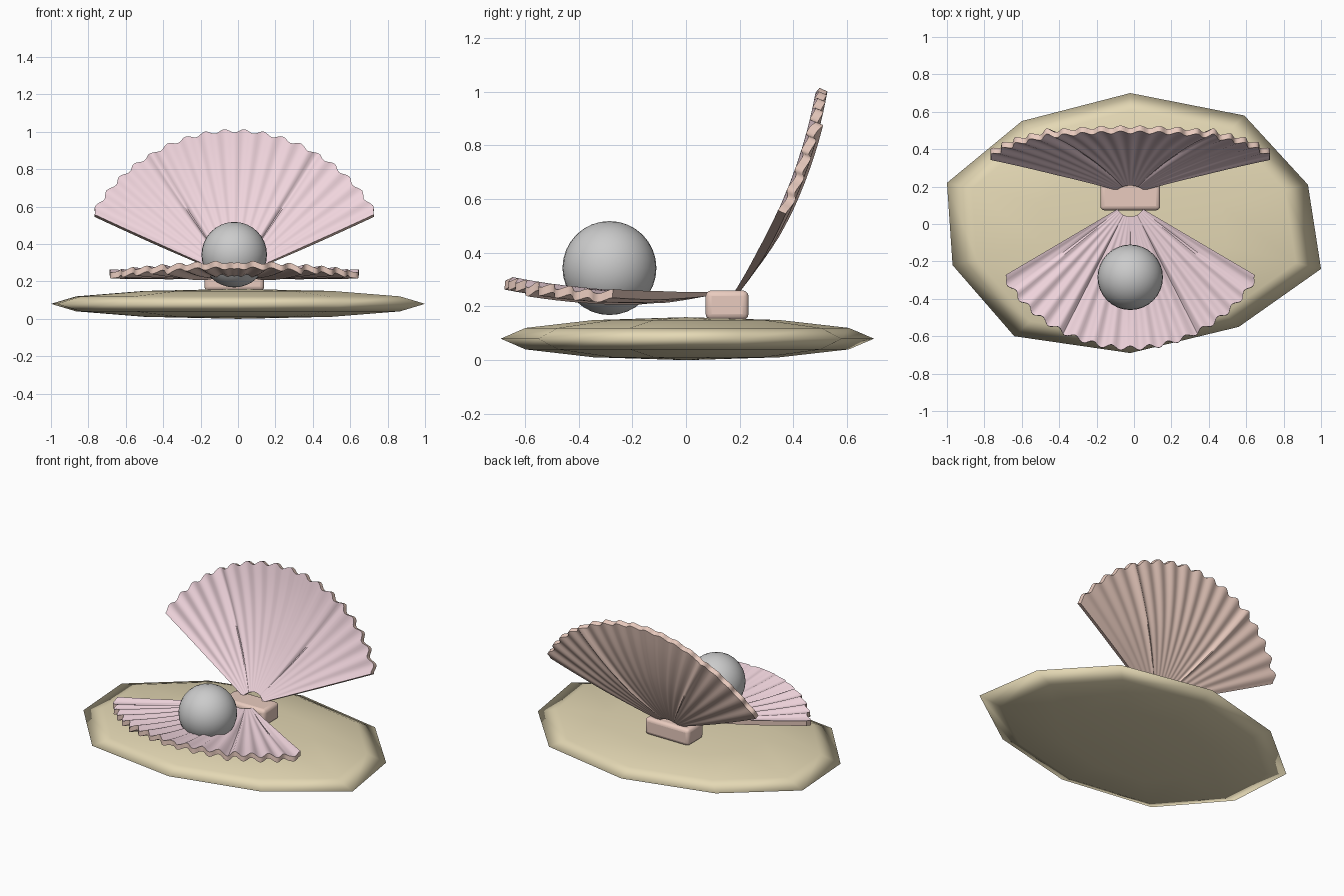
import bpy, bmesh, math
from mathutils import Vector

if "Cube" in bpy.data.objects:
    bpy.data.objects.remove(bpy.data.objects["Cube"])


def material(name, rgb):
    m = bpy.data.materials.new(name)
    m.diffuse_color = (*rgb, 1)
    m.use_nodes = True
    m.node_tree.nodes["Principled BSDF"].inputs["Base Color"].default_value = m.diffuse_color
    return m


SAND = material("sand", (0.78, 0.69, 0.46))
PINK = material("inner_pink", (0.87, 0.66, 0.72))
TAN = material("outer_tan", (0.82, 0.60, 0.52))
WHITE = material("pearl_white", (0.85, 0.84, 0.83))


def finish(obj, name, mats, angle=None):
    obj.name = name
    for m in mats:
        obj.data.materials.append(m)
    bpy.context.view_layer.objects.active = obj
    bpy.ops.object.select_all(action='DESELECT')
    obj.select_set(True)
    if angle:
        bpy.ops.object.shade_smooth_by_angle(angle=math.radians(angle))
    else:
        bpy.ops.object.shade_smooth()


def mesh_object(bm):
    me = bpy.data.meshes.new("mesh")
    bmesh.ops.recalc_face_normals(bm, faces=bm.faces)
    bm.to_mesh(me)
    bm.free()
    obj = bpy.data.objects.new("part", me)
    bpy.context.collection.objects.link(obj)
    return obj


# Sand bed: a flat, irregular ten-sided lens
outline = [(1.0, -0.24), (0.93, 0.21), (0.59, 0.58), (-0.02, 0.70), (-0.60, 0.55),
           (-1.0, 0.22), (-0.97, -0.22), (-0.64, -0.60), (-0.02, -0.69), (0.56, -0.55)]
bm = bmesh.new()
rings = []
for lat in (-60, -30, 0, 30, 60):
    c, s = math.cos(math.radians(lat)), math.sin(math.radians(lat))
    rings.append([bm.verts.new((x * c, y * c, 0.08 + 0.08 * s)) for x, y in outline])
for a, b in zip(rings, rings[1:]):
    for i in range(10):
        j = (i + 1) % 10
        bm.faces.new((a[i], a[j], b[j], b[i]))
for ring, z in ((rings[0], 0), (rings[-1], 0.16)):
    pole = bm.verts.new((0, 0, z))
    for i in range(10):
        bm.faces.new((ring[i], ring[(i + 1) % 10], pole))
finish(mesh_object(bm), "sand_bed", [SAND])


# Fluted fan shell: pink inside, tan outside and around the rim
def shell(name, origin, tip, radius, half_angle, ribs, bow, flute, scallop, grooves):
    o = Vector(origin)
    across = Vector((1, 0, 0))
    along = (Vector(tip) - o).normalized()
    out = across.cross(along)
    if name.startswith("lower"):
        out = -out if out.z > 0 else out
    else:
        out = -out if out.y < 0 else out
    n_a, n_r, r0 = ribs * 8, 12, 0.08
    bm = bmesh.new()
    layers = ([], [])
    for k in range(n_r + 1):
        t = k / n_r
        rows = ([], [])
        for i in range(n_a + 1):
            f = i / n_a
            a = math.radians(half_angle * (2 * f - 1))
            wave = -math.cos(2 * math.pi * ribs * f)
            r = r0 + (radius + scallop * wave - r0) * t
            u, v = r * math.sin(a), r * math.cos(a)
            s = v / radius
            w = 4 * bow * s * (1 - s) + flute * wave * t
            for g in grooves:
                d = math.degrees(a) - g
                w += 0.012 * math.exp(-(d / 1.3) ** 2) * min(1, 3 * t)
            half = 0.008 + 0.008 * min(1, 2 * t)
            for row, side in zip(rows, (-1, 1)):
                row.append(bm.verts.new(o + across * u + along * v + out * (w + side * half)))
        for layer, row in zip(layers, rows):
            layer.append(row)
    inner, outer = layers
    for layer, index in ((inner, 0), (outer, 1)):
        for a, b in zip(layer, layer[1:]):
            for i in range(n_a):
                bm.faces.new((a[i], a[i + 1], b[i + 1], b[i])).material_index = index
    # Rim strip joining both skins

    def border(g):
        return (g[0] + [row[-1] for row in g[1:]] + g[-1][-2::-1]
                + [row[0] for row in g[-2:0:-1]])
    p, q = border(inner), border(outer)
    for i in range(len(p)):
        j = (i + 1) % len(p)
        bm.faces.new((p[i], p[j], q[j], q[i])).material_index = 1
    finish(mesh_object(bm), name, [PINK, TAN], 45)


shell("lower_shell", (-0.02, 0.12, 0.25), (-0.02, -0.67, 0.287),
      0.785, 59.5, 16, 0.03, 0.010, 0.012, (-53, -27, 0, 27, 53))
shell("upper_shell", (-0.02, 0.165, 0.22), (-0.02, 0.505, 1.0),
      0.85, 63, 18, 0.05, 0.006, 0.012, (-31, 31))

# Hinge block
bpy.ops.mesh.primitive_cube_add(size=1, location=(-0.02, 0.153, 0.205))
hinge = bpy.context.object
hinge.scale = (0.32, 0.16, 0.11)
bpy.ops.object.transform_apply(location=False, rotation=False, scale=True)
bevel = hinge.modifiers.new("bevel", 'BEVEL')
bevel.width, bevel.segments = 0.022, 3
finish(hinge, "hinge", [TAN], 40)

# Pearl
bpy.ops.mesh.primitive_uv_sphere_add(segments=32, ring_count=16, radius=0.175,
                                     location=(-0.02, -0.285, 0.343))
finish(bpy.context.object, "pearl", [WHITE])
